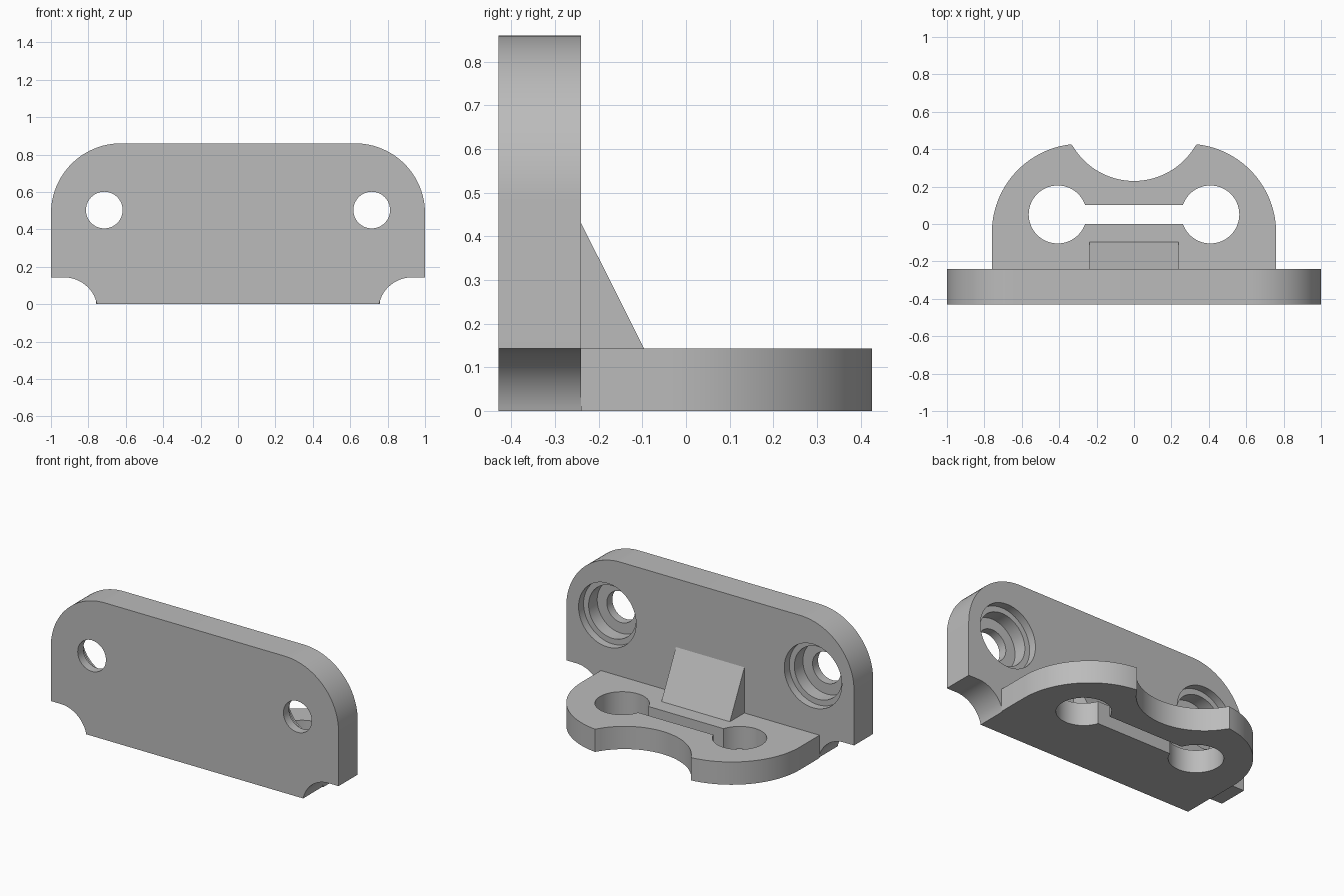
import bpy, bmesh
from math import sin, cos, radians, asin, atan2, degrees

if "Cube" in bpy.data.objects:
    bpy.data.objects.remove(bpy.data.objects["Cube"])

GREY = (0.5, 0.5, 0.5, 1)
grey = bpy.data.materials.new("plain grey")
grey.use_nodes = True
grey.diffuse_color = GREY
grey.node_tree.nodes["Principled BSDF"].inputs["Base Color"].default_value = GREY


def arc(cx, cy, r, start, end, n=24):
    """Points on an arc, angles in degrees."""
    angles = [radians(start + (end - start) * i / n) for i in range(n + 1)]
    return [(cx + r * cos(a), cy + r * sin(a)) for a in angles]


def mirrored(half):
    """Close a right-hand half outline with its mirror image."""
    other = [(-x, y) for x, y in reversed(half) if abs(x) > 1e-5]
    return half + other


def prism(name, outline, axis, lo, hi):
    """Extrude a closed outline along an axis from lo to hi."""
    place = {"x": lambda u, v, d: (d, u, v),
             "y": lambda u, v, d: (u, d, v),
             "z": lambda u, v, d: (u, v, d)}[axis]
    bm = bmesh.new()
    base = [bm.verts.new(place(u, v, lo)) for u, v in outline]
    top = [bm.verts.new(place(u, v, hi)) for u, v in outline]
    bm.faces.new(base)
    bm.faces.new(top)
    for i in range(len(base)):
        j = (i + 1) % len(base)
        bm.faces.new((base[i], base[j], top[j], top[i]))
    bmesh.ops.recalc_face_normals(bm, faces=bm.faces)
    mesh = bpy.data.meshes.new(name)
    bm.to_mesh(mesh)
    bm.free()
    mesh.materials.append(grey)
    obj = bpy.data.objects.new(name, mesh)
    bpy.context.collection.objects.link(obj)
    return obj


def activate(obj):
    bpy.ops.object.select_all(action="DESELECT")
    obj.select_set(True)
    bpy.context.view_layer.objects.active = obj


def cut(obj, cutter):
    """Subtract the cutter and discard it."""
    mod = obj.modifiers.new("cut", "BOOLEAN")
    mod.operation = "DIFFERENCE"
    mod.solver = "EXACT"
    mod.object = cutter
    activate(obj)
    bpy.ops.object.modifier_apply(modifier=mod.name)
    bpy.data.objects.remove(cutter)


FRONT, BACK, REAR = -0.43, -0.24, 0.43
HEIGHT, SHELF = 0.86, 0.143

# Upright plate: rounded upper corners, scooped lower corners
notch_r, corner_r = 0.18, 0.375
notch_z = SHELF - notch_r
notch_start = 180 - degrees(asin(-notch_z / notch_r))
half = arc(0.93, notch_z, notch_r, notch_start, 90)
half += [(1, SHELF)] + arc(1 - corner_r, HEIGHT - corner_r, corner_r, 0, 90)
plate = prism("upright_plate", mirrored(half), "y", FRONT, BACK)

# Stepped screw holes, widest at the back
for side in (-1, 1):
    for r, depth in ((0.2, 0.05), (0.165, 0.135), (0.098, 0.3)):
        circle = arc(side * 0.715, 0.503, r, 0, 360, 64)[:-1]
        cut(plate, prism("screw_hole_cutter", circle, "y", BACK - depth, BACK + 0.1))

# Horizontal shelf: rounded sides and a scooped rear edge
side_r, scoop_r, scoop_y = 0.476, 0.38, 0.61
tip_x, tip_y = 0.335, 0.428
side_x, side_y = 0.76 - side_r, REAR - 0.001 - side_r
side_end = degrees(atan2(tip_y - side_y, tip_x - side_x))
scoop_start = degrees(atan2(tip_y - scoop_y, tip_x))
half = [(0.76, BACK)] + arc(side_x, side_y, side_r, 0, side_end)
half += arc(0, scoop_y, scoop_r, scoop_start, -90)[1:]
shelf = prism("shelf", mirrored(half), "z", 0, SHELF)

# Two round openings joined by a straight slot
ring_x, ring_y, ring_r, slot = 0.408, 0.051, 0.155, 0.05
gap = 180 - degrees(asin(slot / ring_r))
half = arc(ring_x, ring_y, ring_r, -gap, gap, 56)
cut(shelf, prism("slot_cutter", mirrored(half), "z", -0.1, SHELF + 0.1))

# Wedge bracing the plate against the shelf
wedge = prism("wedge", [(BACK, SHELF), (-0.096, SHELF), (BACK, 0.43)], "x", -0.238, 0.238)

for obj in (plate, shelf, wedge):
    activate(obj)
    bpy.ops.object.shade_smooth_by_angle(angle=radians(30))
